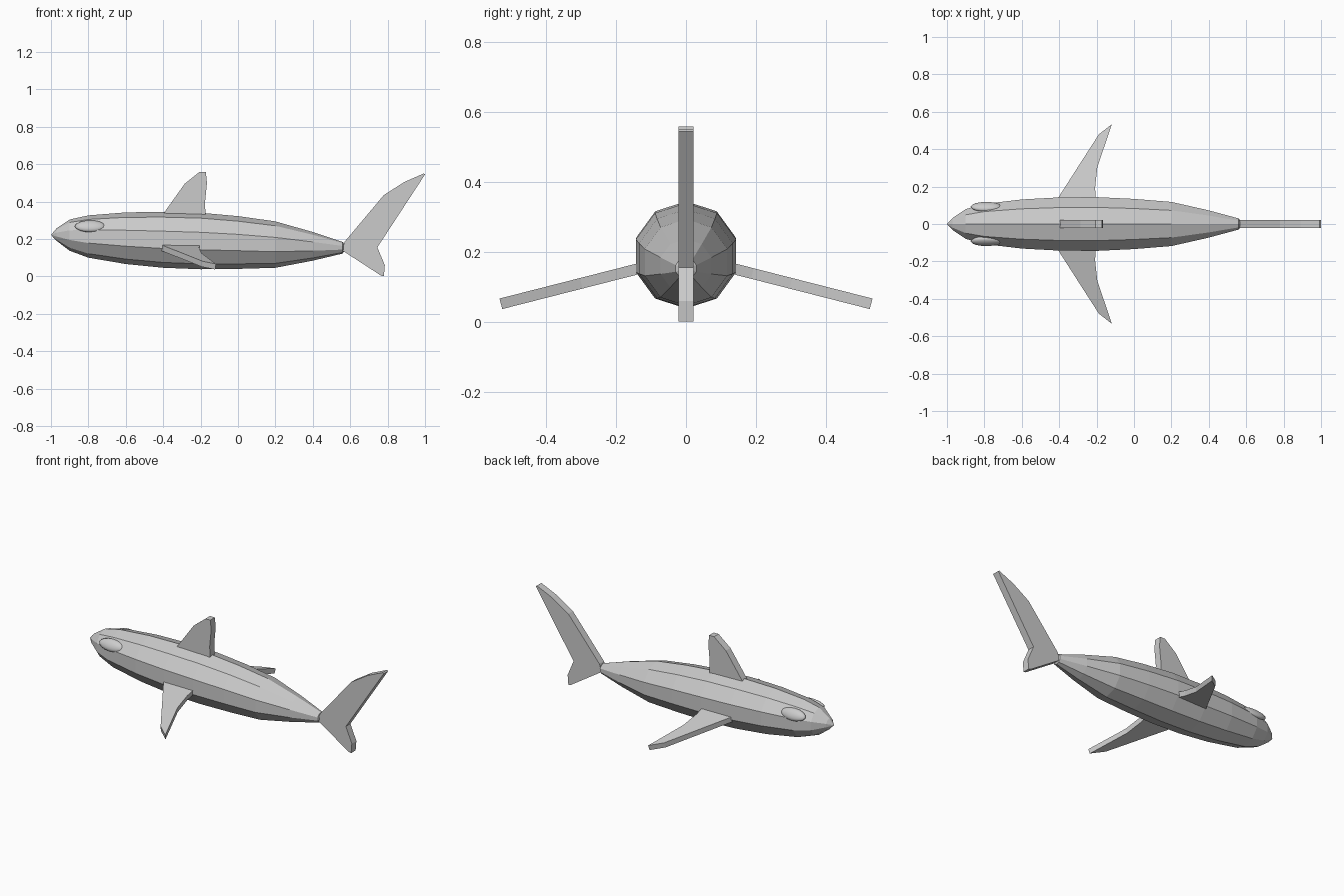
import bpy, bmesh, math
from mathutils import Vector, Matrix

if "Cube" in bpy.data.objects:
    bpy.data.objects.remove(bpy.data.objects["Cube"])

skin = bpy.data.materials.new("grey skin")
skin.diffuse_color = (0.6, 0.6, 0.6, 1)
skin.use_nodes = True
skin.node_tree.nodes["Principled BSDF"].inputs["Base Color"].default_value = skin.diffuse_color


def finish(bm, name):
    bmesh.ops.recalc_face_normals(bm, faces=bm.faces[:])
    mesh = bpy.data.meshes.new(name)
    bm.to_mesh(mesh)
    bm.free()
    mesh.materials.append(skin)
    ob = bpy.data.objects.new(name, mesh)
    bpy.context.collection.objects.link(ob)
    return ob


def slab(name, points, offset):
    """Solid plate: outline points thickened by +-offset."""
    bm = bmesh.new()
    offset = Vector(offset)
    a = [bm.verts.new(Vector(p) + offset) for p in points]
    b = [bm.verts.new(Vector(p) - offset) for p in points]
    bm.faces.new(a)
    bm.faces.new(b[::-1])
    n = len(points)
    for i in range(n):
        j = (i + 1) % n
        bm.faces.new((a[i], b[i], b[j], a[j]))
    return finish(bm, name)


# Body: ten-sided rings along x, each (x, bottom z, top z)
rings = [(-0.97, 0.19, 0.257), (-0.9, 0.137, 0.304), (-0.8, 0.1, 0.326),
         (-0.6, 0.066, 0.342), (-0.4, 0.046, 0.345), (-0.2, 0.038, 0.34),
         (0, 0.04, 0.322), (0.2, 0.046, 0.294), (0.4, 0.084, 0.237),
         (0.56, 0.122, 0.184)]
bm = bmesh.new()
loops = []
for x, lo, hi in rings:
    r, c = (hi - lo) / 2, (hi + lo) / 2
    loops.append([bm.verts.new((x, r * math.sin(k * math.tau / 10),
                                c + r * math.cos(k * math.tau / 10)))
                  for k in range(10)])
nose = bm.verts.new((-1, 0, 0.222))
tail_end = bm.verts.new((0.58, 0, 0.155))
for k in range(10):
    j = (k + 1) % 10
    for p, q in zip(loops, loops[1:]):
        bm.faces.new((p[k], p[j], q[j], q[k]))
    bm.faces.new((nose, loops[0][j], loops[0][k]))
    bm.faces.new((tail_end, loops[-1][k], loops[-1][j]))
finish(bm, "body")

# Upright fins
dorsal = [(-0.41, 0.32), (-0.285, 0.495), (-0.205, 0.559), (-0.172, 0.559),
          (-0.166, 0.5), (-0.176, 0.4), (-0.174, 0.31)]
tail = [(0.555, 0.14), (0.57, 0.185), (0.78, 0.435), (0.89, 0.505),
        (0.993, 0.55), (1.0, 0.545), (0.745, 0.155), (0.785, 0.06),
        (0.78, 0.001), (0.765, 0.004)]
for name, outline in (("dorsal_fin", dorsal), ("tail_fin", tail)):
    slab(name, [(x, 0, z) for x, z in outline], (0, 0.022, 0))

# Side fins (drooping outward) and eyes, one on each side
side_fin = [(-0.43, 0.1), (-0.4, 0.148), (-0.19, 0.475), (-0.12, 0.53),
            (-0.198, 0.3), (-0.21, 0.19), (-0.205, 0.1)]
for side, label in ((-1, "near"), (1, "far")):
    slab(label + "_side_fin",
         [(x, side * y, 0.151 - 0.255 * (y - 0.14)) for x, y in side_fin],
         (0.002, side * 0.004, 0.015))
    bm = bmesh.new()
    bmesh.ops.create_uvsphere(
        bm, u_segments=16, v_segments=8, radius=1,
        matrix=Matrix.Translation((-0.79, side * 0.092, 0.268))
        @ Matrix.Rotation(-side * math.radians(54), 4, 'X')
        @ Matrix.Diagonal((0.083, 0.036, 0.02, 1)))
    eye = finish(bm, label + "_eye")
    eye.data.shade_smooth()
